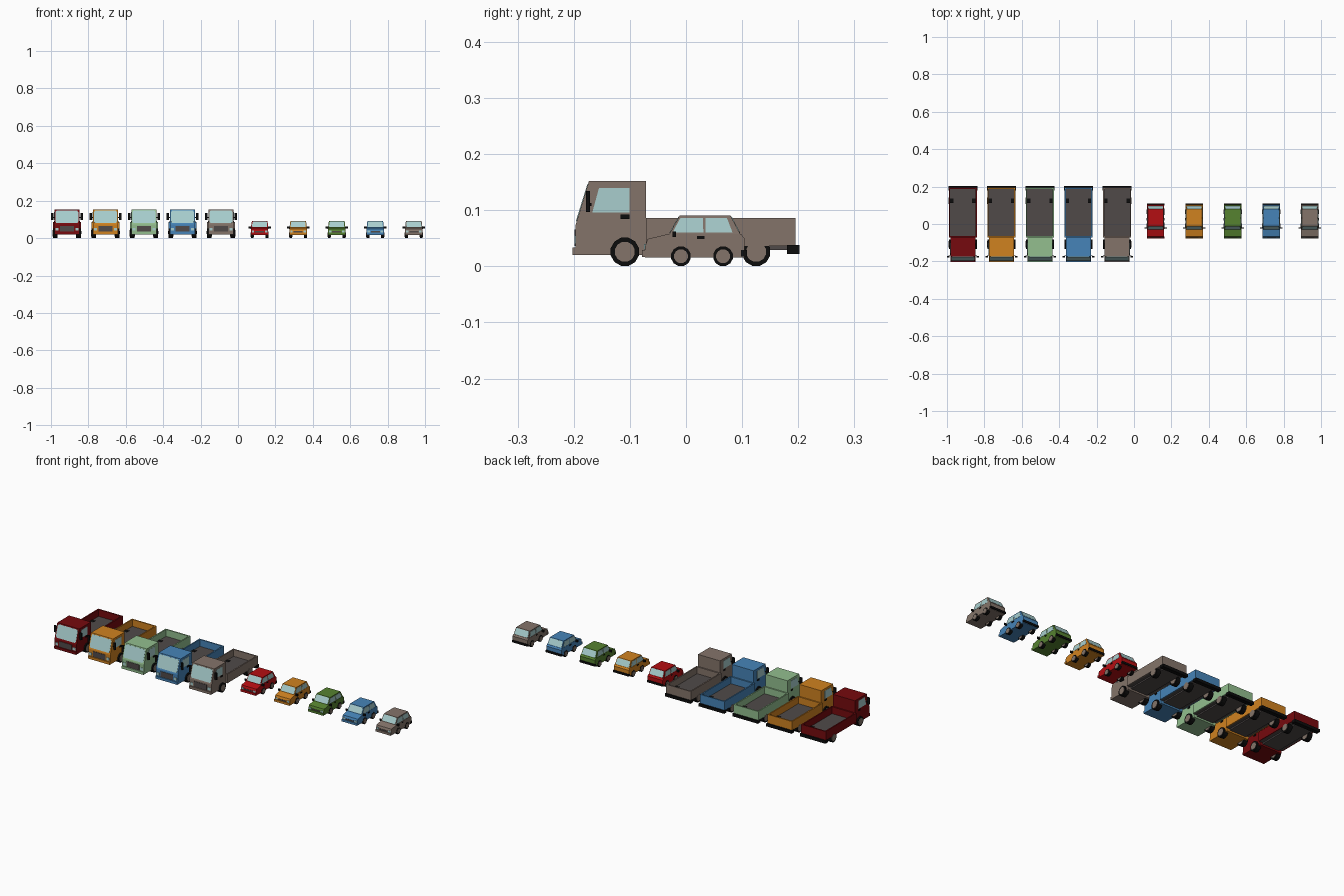
import bpy, bmesh, math
from mathutils import Vector, Matrix

if "Cube" in bpy.data.objects:
    bpy.data.objects.remove(bpy.data.objects["Cube"])


def material(name, hexcode):
    def lin(c):
        return c / 12.92 if c < 0.04045 else ((c + 0.055) / 1.055) ** 2.4
    m = bpy.data.materials.new(name)
    m.diffuse_color = [lin(int(hexcode[i:i + 2], 16) / 255) for i in (0, 2, 4)] + [1]
    m.use_nodes = True
    m.node_tree.nodes["Principled BSDF"].inputs["Base Color"].default_value = m.diffuse_color
    return m


RED = material("red", "B40E12")
DARK_RED = material("dark red", "760A0E")
ORANGE = material("orange", "D08220")
GREEN = material("green", "568230")
LIGHT_GREEN = material("light green", "93BF8F")
BLUE = material("blue", "4684B8")
BROWN = material("grey brown", "84746A")
GLASS = material("glass", "A8CECE")
BLACK = material("black", "0C0C0C")
DARK = material("dark grey", "504A49")


def finish(name, bm, mat, cx):
    bmesh.ops.recalc_face_normals(bm, faces=bm.faces)
    me = bpy.data.meshes.new(name)
    bm.to_mesh(me)
    bm.free()
    me.materials.append(mat)
    ob = bpy.data.objects.new(name, me)
    ob.location.x = cx
    bpy.context.collection.objects.link(ob)
    return ob


def loft(name, a, b, mat, cx):
    """Solid between two matching outlines."""
    bm = bmesh.new()
    va = [bm.verts.new(p) for p in a]
    vb = [bm.verts.new(p) for p in b]
    bm.faces.new(va)
    bm.faces.new(vb)
    n = len(va)
    for i in range(n):
        j = (i + 1) % n
        bm.faces.new((va[i], va[j], vb[j], vb[i]))
    return finish(name, bm, mat, cx)


def prism(name, prof, width, mat, cx):
    """(y, z) side profile spread to half width(z) on both sides."""
    w = width if callable(width) else (lambda z: width)
    return loft(name, [(-w(z), y, z) for y, z in prof],
                [(w(z), y, z) for y, z in prof], mat, cx)


def box(name, x, y, z, mat, cx):
    prof = [(y[0], z[0]), (y[1], z[0]), (y[1], z[1]), (y[0], z[1])]
    return loft(name, [(x[0], *p) for p in prof], [(x[1], *p) for p in prof], mat, cx)


def plate(name, pts, mat, cx, t=0.001):
    """Thin flat plate centred on the given outline."""
    p = [Vector(q) for q in pts]
    n = (p[1] - p[0]).cross(p[2] - p[0]).normalized() * t
    return loft(name, [q - n for q in p], [q + n for q in p], mat, cx)


def side_plates(name, prof, w, mat, cx):
    for s in (-1, 1):
        plate(name, [(s * w(z), y, z) for y, z in prof], mat, cx)


def slope_plate(name, lo, hi, wlo, whi, mat, cx):
    """Window on a sloping front or back face, cut-cornered."""
    def at(t, k):
        y, z = (lo[i] + (hi[i] - lo[i]) * t for i in (0, 1))
        return (k * (wlo + (whi - wlo) * t), y, z)
    pts = [at(0.18, 1), at(0.82, 1), at(0.93, .92), at(0.93, -.92),
           at(0.82, -1), at(0.18, -1), at(0.07, -.92), at(0.07, .92)]
    plate(name, pts, mat, cx)


def wheels(ys, r, xin, xout, cx):
    for y in ys:
        for s in (-1, 1):
            for part, rad, a, b, mat in (("tyre", r, xin, xout, BLACK),
                                         ("hub", r * .7, xin - .001, xout + .0015, BROWN)):
                bm = bmesh.new()
                mtx = (Matrix.Translation((s * (a + b) / 2, y, r))
                       @ Matrix.Rotation(math.pi / 2, 4, 'Y')
                       @ Matrix.Rotation(math.pi / 12, 4, 'Z'))
                bmesh.ops.create_cone(bm, cap_ends=True, segments=12, radius1=rad,
                                      radius2=rad, depth=b - a, matrix=mtx)
                finish("wheel_" + part, bm, mat, cx)


def truck(cx, paint):
    # cab
    prism("truck_cab", [(-.197, .02), (-.197, .073), (-.173, .152), (-.071, .152),
                        (-.071, .02)], .067, paint, cx)
    slope_plate("truck_windshield", (-.197, .075), (-.173, .152), .061, .061, GLASS, cx)
    side_plates("truck_side_window", [(-.167, .096), (-.155, .14), (-.101, .14),
                                      (-.101, .096)], lambda z: .067, GLASS, cx)
    # front details
    box("truck_front_bumper", (-.067, .067), (-.202, -.183), (.02, .034), paint, cx)
    box("truck_grille", (-.038, .038), (-.199, -.195), (.036, .066), DARK, cx)
    for s in (-1, 1):
        box("truck_headlight", (s * .045, s * .061), (-.199, -.195), (.04, .055), GLASS, cx)
        box("truck_mirror", (s * .072, s * .085), (-.178, -.171), (.097, .134), BLACK, cx)
        box("truck_mirror_arm", (s * .06, s * .076), (-.172, -.168), (.108, .113), BLACK, cx)
        box("truck_door_handle", (s * .066, s * .07), (-.117, -.101), (.084, .092), BLACK, cx)
    # open load bed
    box("bed_floor", (-.07, .07), (-.071, .19), (.036, .048), DARK, cx)
    box("bed_front_wall", (-.075, .075), (-.071, -.064), (.036, .086), paint, cx)
    box("bed_tailgate", (-.075, .075), (.188, .195), (.036, .086), paint, cx)
    for s in (-1, 1):
        box("bed_side_wall", (s * .068, s * .075), (-.071, .195), (.036, .086), paint, cx)
    # chassis, rear bumper, wheels
    box("truck_chassis", (-.05, .05), (-.071, .19), (.029, .036), DARK, cx)
    box("truck_rear_bumper", (-.078, .078), (.18, .202), (.022, .038), BLACK, cx)
    wheels((-.109, .125), .026, .05, .0745, cx)


def car(cx, paint):
    # lower body and tapered cabin
    prism("car_body", [(-.073, .016), (-.073, .036), (-.068, .049), (-.03, .058),
                       (.098, .058), (.104, .05), (.104, .016)], .046, paint, cx)

    def taper(z):
        return .045 - (z - .057) * .1
    prism("car_cabin", [(-.03, .057), (-.011, .091), (.079, .091), (.097, .057)],
          taper, paint, cx)
    # windows
    slope_plate("car_windshield", (-.03, .057), (-.011, .091), .041, .038, GLASS, cx)
    slope_plate("car_rear_window", (.097, .057), (.079, .091), .041, .038, GLASS, cx)
    side_plates("car_front_side_window", [(-.024, .06), (-.01, .086), (.03, .086),
                                          (.031, .06)], taper, GLASS, cx)
    side_plates("car_rear_side_window", [(.035, .06), (.035, .086), (.073, .086),
                                         (.083, .06)], taper, GLASS, cx)
    # bumpers, grille, lights, mirrors, handles
    box("car_front_bumper", (-.047, .047), (-.078, -.066), (.017, .029), paint, cx)
    box("car_rear_bumper", (-.047, .047), (.098, .109), (.018, .029), BLACK, cx)
    box("car_grille", (-.024, .024), (-.0745, -.071), (.03, .037), DARK, cx)
    for s in (-1, 1):
        box("car_headlight", (s * .029, s * .042), (-.0745, -.069), (.03, .04), GLASS, cx)
        box("car_mirror", (s * .044, s * .06), (-.024, -.018), (.052, .062), BLACK, cx)
        box("car_door_handle", (s * .045, s * .048), (.02, .033), (.049, .054), BLACK, cx)
    wheels((-.009, .066), .018, .032, .047, cx)


# the row of vehicles
STEP = 1.855 / 9
for i, paint in enumerate((DARK_RED, ORANGE, LIGHT_GREEN, BLUE, BROWN)):
    truck(-.915 + STEP * i, paint)
for i, paint in enumerate((RED, ORANGE, GREEN, BLUE, BROWN)):
    car(-.915 + STEP * (i + 5), paint)
